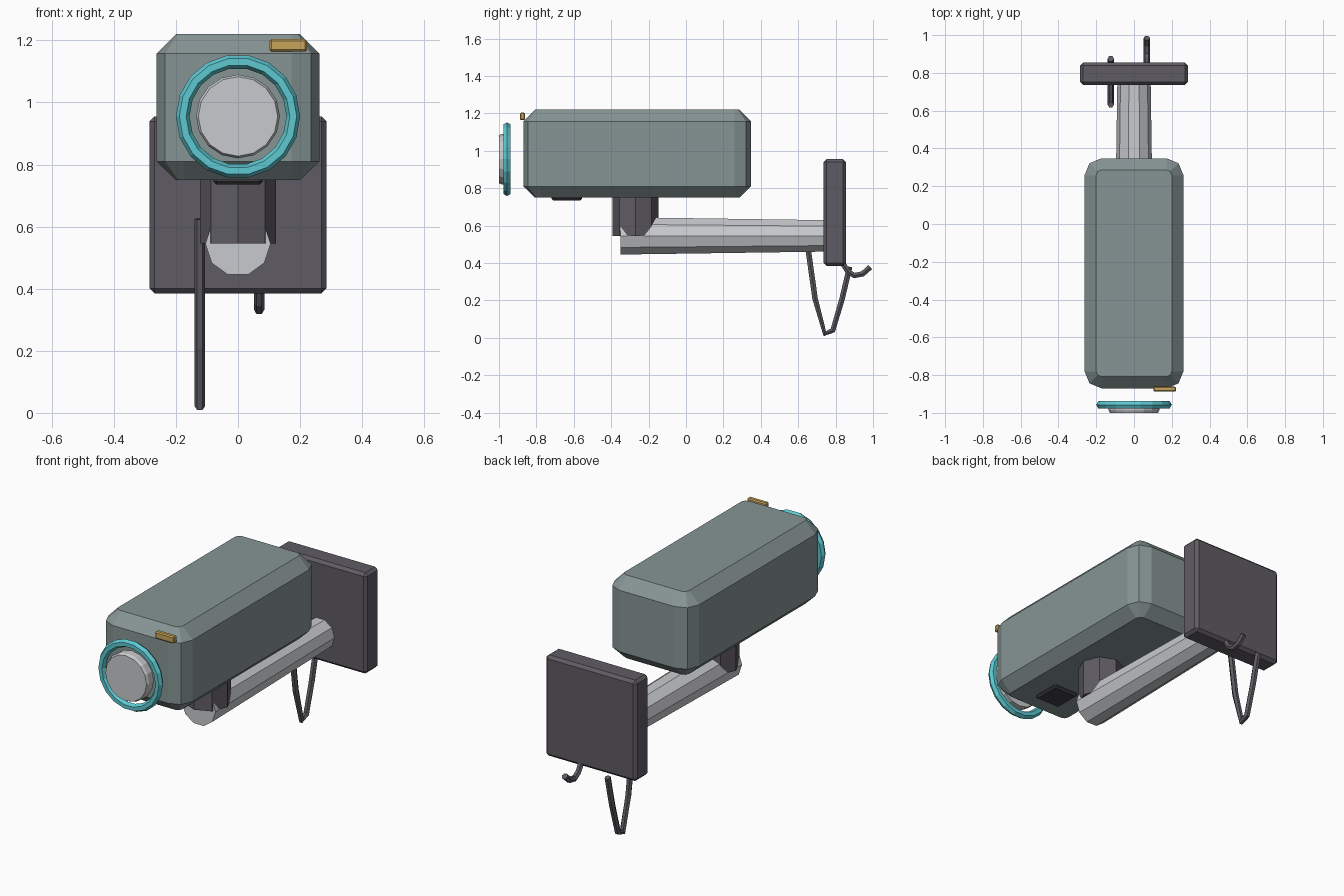
import bpy, bmesh
from math import sin, cos, pi
from mathutils import Matrix, Vector

cube = bpy.data.objects.get("Cube")
if cube:
    bpy.data.objects.remove(cube, do_unlink=True)


def material(name, r, g, b):
    m = bpy.data.materials.new(name)
    m.use_nodes = True
    m.diffuse_color = (r, g, b, 1)
    m.node_tree.nodes["Principled BSDF"].inputs["Base Color"].default_value = (r, g, b, 1)
    return m


casing_grey = material("casing grey green", 0.24, 0.30, 0.295)
dark_grey = material("dark grey", 0.115, 0.105, 0.127)
black = material("near black", 0.05, 0.048, 0.055)
light_grey = material("light grey", 0.58, 0.59, 0.61)
teal = material("teal", 0.11, 0.58, 0.64)
amber = material("amber", 0.58, 0.37, 0.10)


def finish(name, bm, mat):
    bmesh.ops.recalc_face_normals(bm, faces=bm.faces[:])
    mesh = bpy.data.meshes.new(name)
    bm.to_mesh(mesh)
    bm.free()
    mesh.materials.append(mat)
    obj = bpy.data.objects.new(name, mesh)
    bpy.context.collection.objects.link(obj)
    return obj


def loft(name, rings, mat):
    """Bridge matching rings of points and cap both ends."""
    bm = bmesh.new()
    loops = [[bm.verts.new(p) for p in ring] for ring in rings]
    n = len(loops[0])
    for a, b in zip(loops, loops[1:]):
        for i in range(n):
            j = (i + 1) % n
            bm.faces.new((a[i], a[j], b[j], b[i]))
    bm.faces.new(loops[0])
    bm.faces.new(loops[-1])
    return finish(name, bm, mat)


def box(name, low, high, bevel, mat):
    low, high = Vector(low), Vector(high)
    bm = bmesh.new()
    bmesh.ops.create_cube(bm, size=1, matrix=Matrix.Translation((low + high) / 2)
                          @ Matrix.Diagonal((*(high - low), 1)))
    bmesh.ops.bevel(bm, geom=bm.edges[:], offset=bevel, segments=1, affect='EDGES')
    return finish(name, bm, mat)


def ring_y(y, z, radius, sides, turn=0):
    """Regular polygon facing along y."""
    return [(radius * cos(turn + 2 * pi * i / sides), y,
             z + radius * sin(turn + 2 * pi * i / sides)) for i in range(sides)]


def rounded_rect(z, inset):
    """Casing outline with two-step corners, shrunk by the inset."""
    hx, hy, r, mid = 0.262 - inset, 0.609 - inset, 0.09 - inset, -0.261
    points = []
    for k, (sx, sy) in enumerate([(1, 1), (-1, 1), (-1, -1), (1, -1)]):
        for step in range(3):
            a = k * pi / 2 + step * pi / 4
            points.append((sx * (hx - r) + r * cos(a), mid + sy * (hy - r) + r * sin(a), z))
    return points


def cable(name, x, path):
    curve = bpy.data.curves.new(name, 'CURVE')
    curve.dimensions = '3D'
    curve.bevel_depth = 0.017
    curve.bevel_resolution = 1
    curve.use_fill_caps = True
    spline = curve.splines.new('POLY')
    spline.points.add(len(path) - 1)
    for point, (y, z) in zip(spline.points, path):
        point.co = (x, y, z, 1)
    spline.use_smooth = False
    curve.materials.append(dark_grey)
    obj = bpy.data.objects.new(name, curve)
    bpy.context.collection.objects.link(obj)


# Casing with chamfered top and bottom
loft("camera_casing", [rounded_rect(0.75, 0.062), rounded_rect(0.81, 0),
                       rounded_rect(1.157, 0), rounded_rect(1.22, 0.062)], casing_grey)

# Lens and the faceted ring around it
lens_z = 0.955
loft("lens", [ring_y(y, lens_z, r, 16) for y, r in
              ((-0.945, 0.135), (-0.985, 0.135), (-1.0, 0.128))], light_grey)

bm = bmesh.new()
sides, minor = 18, 6
loops = [[bm.verts.new(p) for p in
          ring_y(-0.957 + 0.022 * sin(2 * pi * k / minor), lens_z,
                 0.178 + 0.022 * cos(2 * pi * k / minor), sides)] for k in range(minor)]
for k in range(minor):
    a, b = loops[k], loops[(k + 1) % minor]
    for i in range(sides):
        j = (i + 1) % sides
        bm.faces.new((a[i], a[j], b[j], b[i]))
finish("lens_ring", bm, teal)

# Indicator lamp and underside sensor
box("indicator_lamp", (0.102, -0.888, 1.164), (0.222, -0.86, 1.204), 0.006, amber)
box("underside_sensor", (-0.08, -0.72, 0.735), (0.08, -0.555, 0.775), 0.01, black)

# Swivel post, support arm and wall plate
post = [(0.122 * cos(i * pi / 4), -0.27 + 0.122 * sin(i * pi / 4)) for i in range(8)]
loft("swivel_post", [[(x, y, z) for x, y in post] for z in (0.545, 0.77)], dark_grey)
loft("support_arm", [ring_y(-0.35, 0.545, 0.105, 10),
                     ring_y(0.77, 0.545, 0.088, 10)], light_grey)
box("wall_plate", (-0.285, 0.735, 0.385), (0.285, 0.855, 0.955), 0.016, dark_grey)

# Hanging cables
cable("looped_cable", -0.123, [(0.632, 0.625), (0.655, 0.46), (0.69, 0.21), (0.742, 0.022),
                               (0.785, 0.04), (0.835, 0.21), (0.875, 0.38)])
cable("short_cable", 0.068, [(0.745, 0.45), (0.84, 0.395), (0.865, 0.355), (0.9, 0.333),
                             (0.945, 0.342), (0.985, 0.378)])
